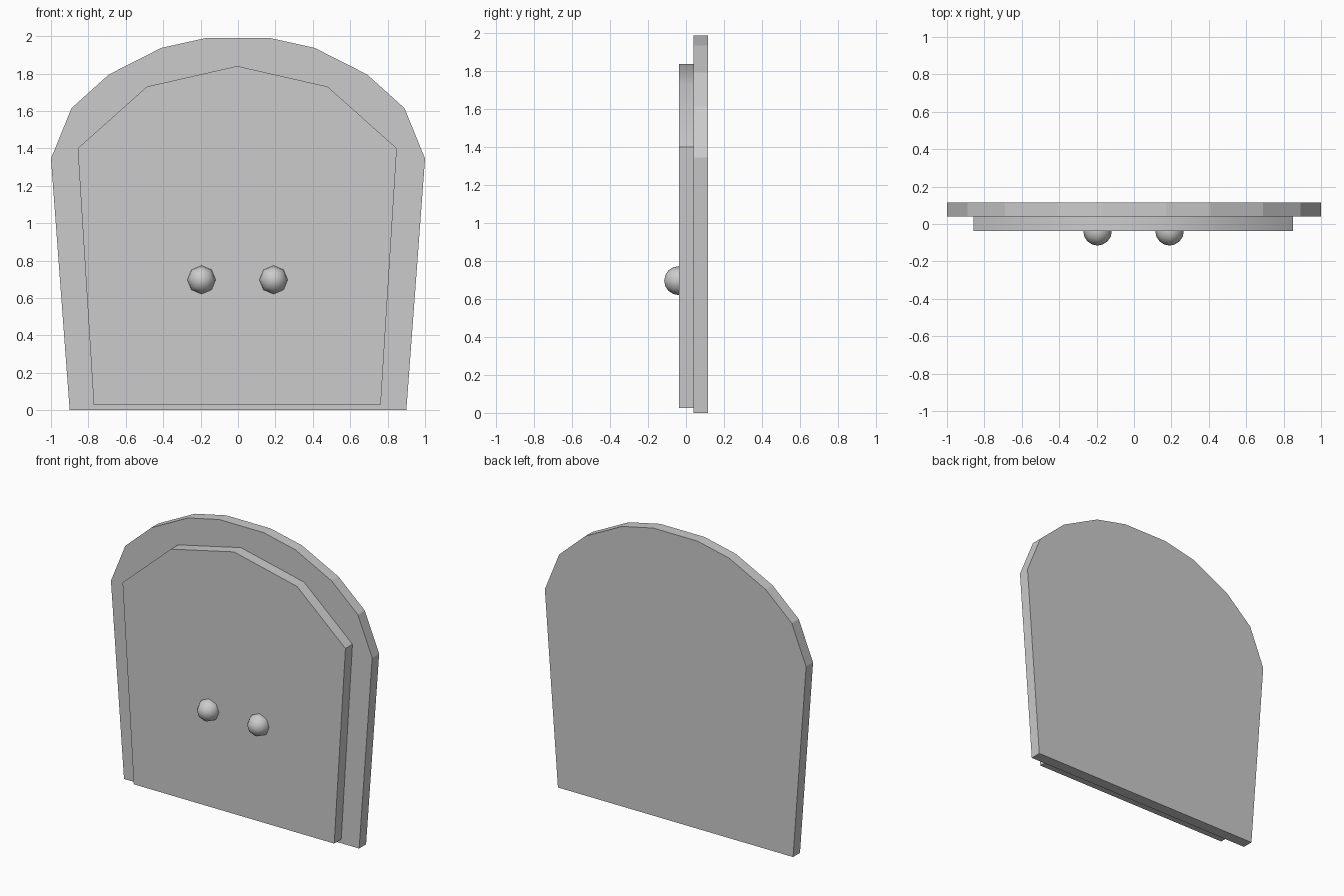
import bpy, bmesh, math

if "Cube" in bpy.data.objects:
    bpy.data.objects.remove(bpy.data.objects["Cube"])


def slab(name, outline, y_front, y_back, smooth_from=None):
    """Extrude an x-z outline along y into a closed plate."""
    bm = bmesh.new()
    face = bm.faces.new([bm.verts.new((x, y_front, z)) for x, z in outline])
    ext = bmesh.ops.extrude_face_region(bm, geom=[face])
    verts = [g for g in ext["geom"] if isinstance(g, bmesh.types.BMVert)]
    bmesh.ops.translate(bm, verts=verts, vec=(0, y_back - y_front, 0))
    if face.is_valid is False or len([f for f in bm.faces if len(f.verts) > 4]) < 2:
        bm.faces.new([v for v in bm.verts if v not in verts])
    bmesh.ops.recalc_face_normals(bm, faces=bm.faces)
    mesh = bpy.data.meshes.new(name)
    bm.to_mesh(mesh)
    bm.free()
    obj = bpy.data.objects.new(name, mesh)
    bpy.context.collection.objects.link(obj)
    if smooth_from:
        bpy.ops.object.select_all(action="DESELECT")
        obj.select_set(True)
        bpy.context.view_layer.objects.active = obj
        bpy.ops.object.shade_smooth_by_angle(angle=math.radians(smooth_from))
    return obj


def mirrored(half, cx=0.0, tip=()):
    """Complete a left-hand outline around x = cx, with optional centre points."""
    left = [(cx - x, z) for x, z in half]
    right = [(cx + x, z) for x, z in reversed(half)]
    return left + list(tip) + right


# Arched back panel
slab("arched_frame",
     mirrored([(0.90, 0), (1.0, 1.345), (0.89, 1.615), (0.69, 1.795),
               (0.41, 1.937), (0.17, 1.99)]),
     0.039, 0.115)

# Door leaf in front of the panel
DOOR_X = -0.004
slab("door_leaf",
     mirrored([(0.767, 0.027), (0.853, 1.40), (0.483, 1.73)],
              DOOR_X, [(DOOR_X, 1.84)]),
     -0.038, 0.039, smooth_from=30)

# Two round knobs, poles facing forward
for side, x in (("left", -0.195), ("right", 0.19)):
    bpy.ops.mesh.primitive_uv_sphere_add(
        segments=8, ring_count=8, radius=0.076,
        location=(x, -0.039, 0.697), rotation=(math.pi / 2, 0, 0))
    bpy.context.object.name = side + "_knob"
    bpy.ops.object.shade_smooth()
